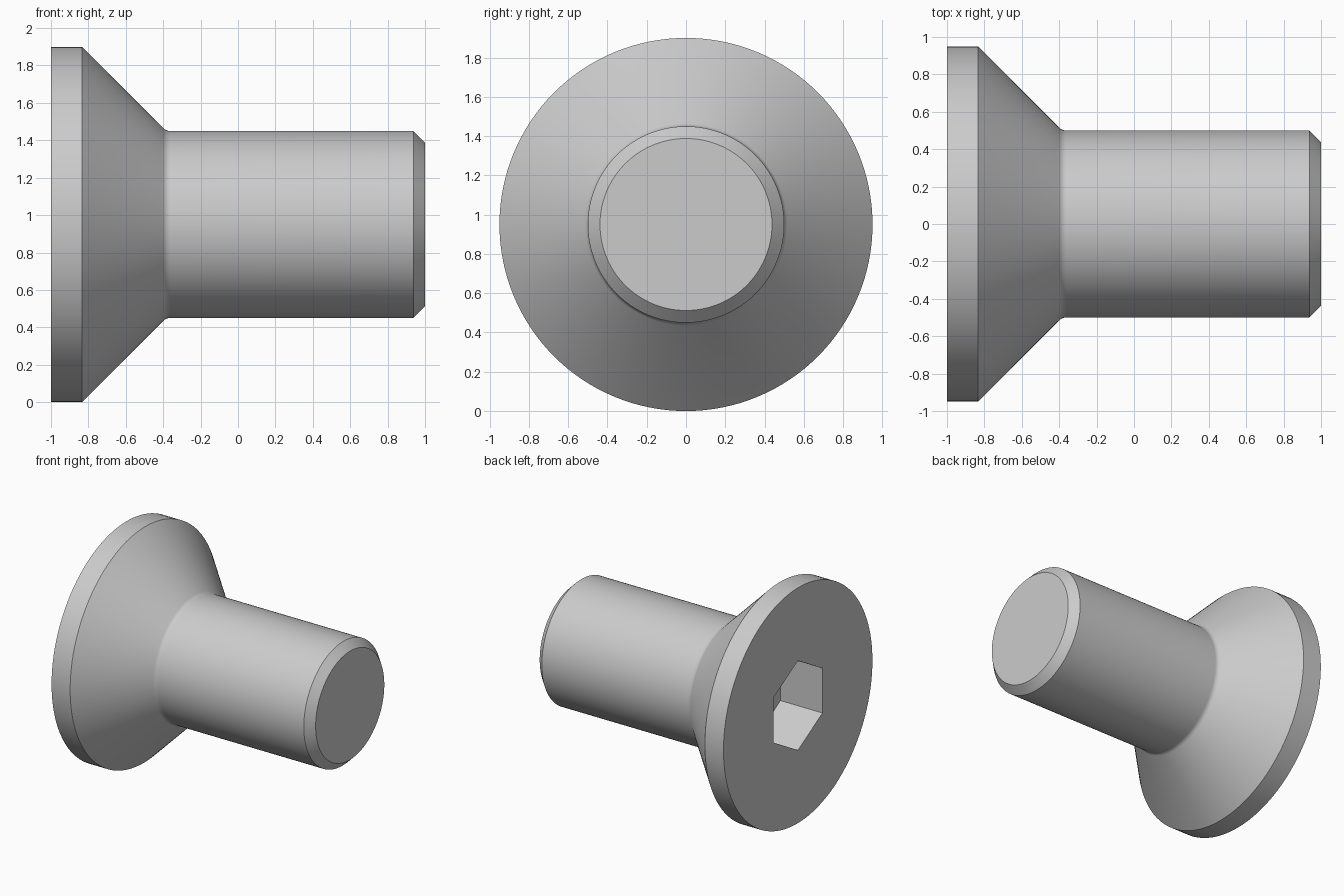
import bpy, bmesh
from math import sin, cos, pi, radians, tan

if "Cube" in bpy.data.objects:
    bpy.data.objects.remove(bpy.data.objects["Cube"])

CZ = 0.95      # height of the screw axis
SEG = 128


def lathe_x(name, profile, sides):
    """Closed solid of revolution about the x axis at z = CZ; profile is (x, radius)."""
    bm = bmesh.new()
    rings = []
    for x, r in profile:
        rings.append([bm.verts.new((x, r * sin(2 * pi * i / sides),
                                    CZ + r * cos(2 * pi * i / sides)))
                      for i in range(sides)])
    for a, b in zip(rings, rings[1:]):
        for i in range(sides):
            j = (i + 1) % sides
            bm.faces.new((a[i], a[j], b[j], b[i]))
    bm.faces.new(rings[0])
    bm.faces.new(rings[-1])
    bmesh.ops.recalc_face_normals(bm, faces=bm.faces)
    mesh = bpy.data.meshes.new(name)
    bm.to_mesh(mesh)
    bm.free()
    obj = bpy.data.objects.new(name, mesh)
    bpy.context.collection.objects.link(obj)
    return obj


# Small fillet where the 45 degree head meets the shank
FR = 0.05
fx = -0.384 + FR * tan(radians(22.5))
fillet = [(fx - FR * sin(a), 0.5 + FR * (1 - cos(a)))
          for a in (radians(45 * k / 6) for k in range(6, -1, -1))]

# Countersunk head, shank and chamfered tip
screw = lathe_x("countersunk_screw",
                [(-1, 0.95), (-0.834, 0.95)] + fillet + [(0.938, 0.5), (1, 0.438)], SEG)

# Hexagonal drive socket
cutter = lathe_x("hex_socket_cutter", [(-1.2, 0.361), (-0.625, 0.361)], 6)
cutter.hide_render = True
mod = screw.modifiers.new("hex_socket", 'BOOLEAN')
mod.operation = 'DIFFERENCE'
mod.solver = 'EXACT'
mod.object = cutter

bpy.context.view_layer.objects.active = screw
screw.select_set(True)
bpy.ops.object.modifier_apply(modifier=mod.name)
bpy.data.objects.remove(cutter, do_unlink=True)
bpy.ops.object.shade_smooth_by_angle(angle=radians(25))
